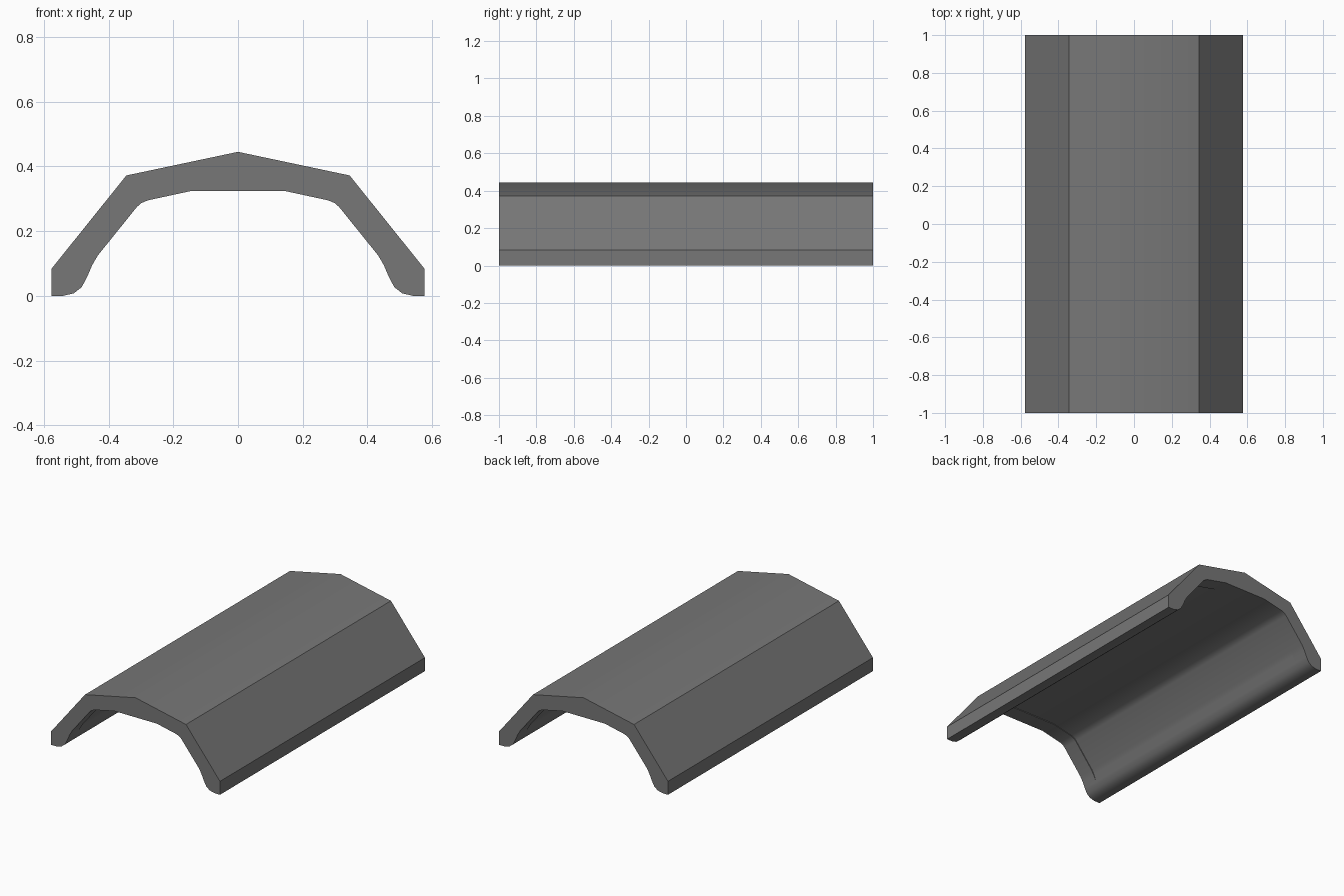
import bpy, bmesh, math

if "Cube" in bpy.data.objects:
    bpy.data.objects.remove(bpy.data.objects["Cube"])

# Right half of the cross-section (x, z)
outer = [(0.345, 0.372), (0.577, 0.083), (0.577, 0.0)]
foot = [(0.54, 0.0), (0.507, 0.008), (0.483, 0.027), (0.467, 0.057)]
inner = [(0.45, 0.096), (0.433, 0.125), (0.313, 0.274), (0.30, 0.286),
         (0.279, 0.295), (0.145, 0.324)]


def section(recess):
    """Closed mirrored outline, with the underside hollowed by the recess."""
    half = outer + foot + [(x + recess * 0.7, z + recess) for x, z in inner]
    return [(0, 0.445)] + half + [(-x, z) for x, z in reversed(half)]


rim, core = section(0), section(0.004)
stations = [(-1, rim), (-0.9, rim), (-0.9, core),
            (0.9, core), (0.9, rim), (1, rim)]

# Loft the sections along the length, with a shallow step inside each end
bm = bmesh.new()
rings = [[bm.verts.new((x, y, z)) for x, z in pts] for y, pts in stations]
n = len(rim)
for a, b in zip(rings, rings[1:]):
    for i in range(n):
        j = (i + 1) % n
        bm.faces.new((a[i], a[j], b[j], b[i]))

# End caps
bm.faces.new(rings[0])
bm.faces.new(rings[-1])
bmesh.ops.remove_doubles(bm, verts=bm.verts, dist=0.0001)
bmesh.ops.recalc_face_normals(bm, faces=bm.faces)

mesh = bpy.data.meshes.new("arched_cover")
bm.to_mesh(mesh)
bm.free()

# Dark grey finish
dark = bpy.data.materials.new("dark_grey")
dark.diffuse_color = (0.185, 0.185, 0.185, 1)
dark.use_nodes = True
dark.node_tree.nodes["Principled BSDF"].inputs["Base Color"].default_value = dark.diffuse_color
mesh.materials.append(dark)

cover = bpy.data.objects.new("arched_cover", mesh)
bpy.context.collection.objects.link(cover)
bpy.context.view_layer.objects.active = cover
cover.select_set(True)
bpy.ops.object.shade_smooth_by_angle(angle=math.radians(30))
